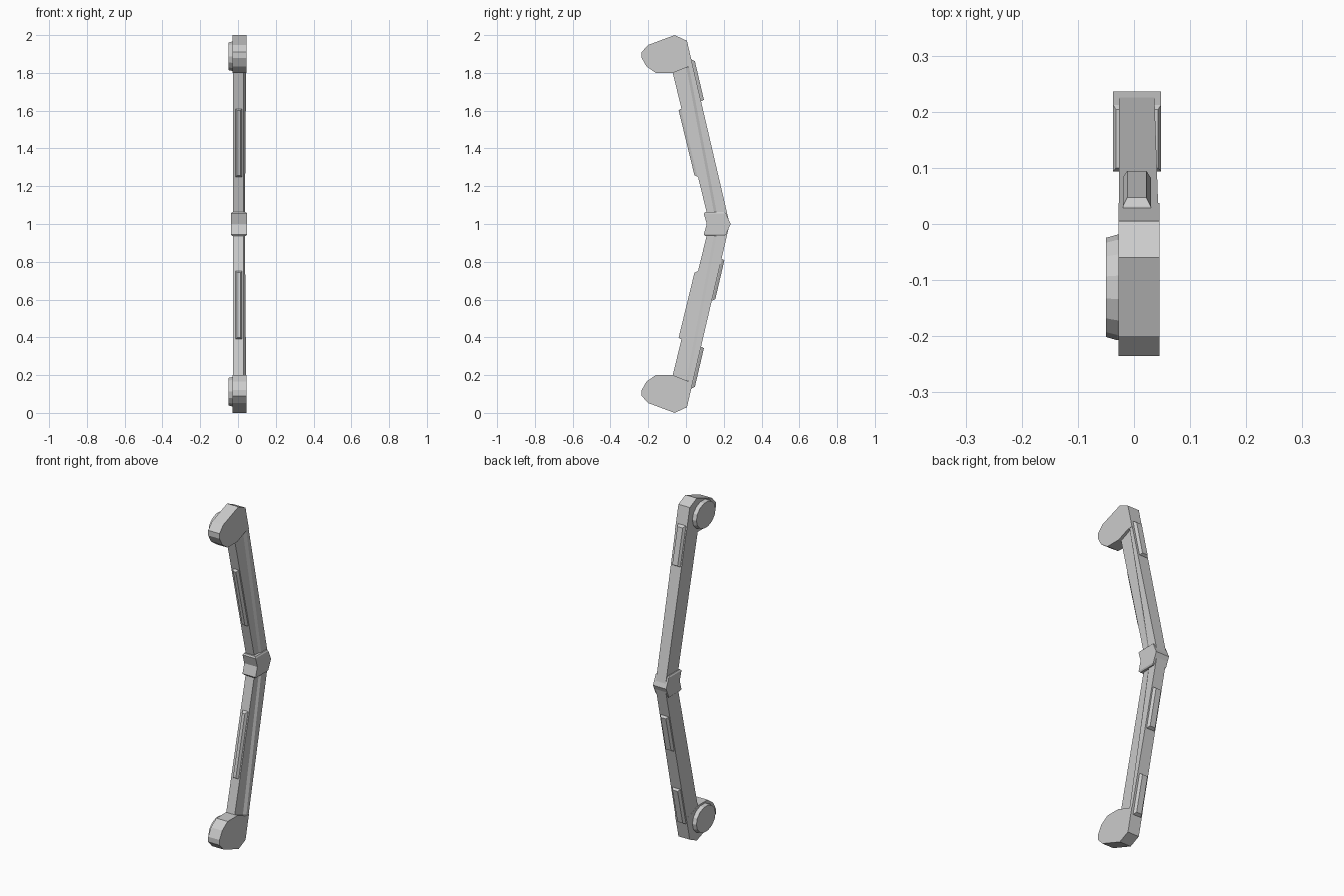
import bpy, bmesh, math

if "Cube" in bpy.data.objects:
    bpy.data.objects.remove(bpy.data.objects["Cube"])


def make(name, rings, flip=False):
    """Loft closed rings of (x, y, z) points; flip mirrors about z = 1."""
    bm = bmesh.new()
    loops = [[bm.verts.new((x, y, 2 - z if flip else z)) for x, y, z in r] for r in rings]
    n = len(loops[0])
    for a, b in zip(loops, loops[1:]):
        for i in range(n):
            j = (i + 1) % n
            bm.faces.new((a[i], a[j], b[j], b[i]))
    bm.faces.new(loops[0])
    bm.faces.new(loops[-1])
    bmesh.ops.recalc_face_normals(bm, faces=bm.faces)
    me = bpy.data.meshes.new(name)
    bm.to_mesh(me)
    bm.free()
    ob = bpy.data.objects.new(name, me)
    bpy.context.collection.objects.link(ob)
    return ob


def outer(z):
    return 0.005 + (1.97 - z) * 0.233


def inner(z):
    return -0.07 + (1.80 - z) * 0.243


def strip(name, edge, side, z0, z1, x0, x1, flip):
    """Raised bar with sloped sides lying on an arm edge."""
    def ring(h, inset, ends):
        a, b = z0 + ends, z1 - ends
        ya, yb = edge(a) + side * h, edge(b) + side * h
        return [(x0 + inset, ya, a), (x1 - inset, ya, a),
                (x1 - inset, yb, b), (x0 + inset, yb, b)]
    make(name, [ring(-0.008, 0, 0), ring(0.003, 0, 0), ring(0.017, 0.008, 0.008)], flip)


# Rounded end pad outline (y, z)
PAD = [(-0.06, 2.0), (0.005, 1.97), (0.037, 1.833), (0.005, 1.83), (-0.07, 1.80),
       (-0.16, 1.80), (-0.21, 1.835), (-0.235, 1.88), (-0.235, 1.91), (-0.20, 1.948)]


def arm_section(z, mid):
    # Stepped section: thin inner half, thicker outer half
    t = 0.044 - (1.97 - z) * 0.008
    return [(-0.027, inner(z), z), (0.028, inner(z), z), (0.030, mid, z),
            (t, mid + 0.014, z), (t, outer(z), z), (-0.027, outer(z), z)]


for flip, tag in ((False, "upper"), (True, "lower")):
    make(tag + "_arm", [arm_section(1.84, 0.0), arm_section(1.0, 0.16)], flip)
    make(tag + "_end_pad", [[(x, y, z) for y, z in PAD] for x in (-0.028, 0.045)], flip)
    # Chamfered disc on the left face of the pad
    rings = []
    for x, k in ((-0.02, 1.0), (-0.03, 1.0), (-0.05, 0.94)):
        rings.append([(x, -0.113 + 0.094 * k * math.cos(math.tau * i / 14),
                       1.888 + 0.08 * k * math.sin(math.tau * i / 14)) for i in range(14)])
    make(tag + "_disc", rings, flip)
    strip(tag + "_inner_strip", inner, -1, 1.25, 1.61, -0.013, 0.021, flip)
    strip(tag + "_outer_strip", outer, 1, 1.65, 1.87, -0.02, 0.03, flip)

# Extra strip on the lower arm near the joint
strip("lower_joint_strip", outer, 1, 1.185, 1.405, -0.02, 0.03, True)

# Middle joint: bent collar, slightly bevelled around its ends
rings = []
for z, y0, y1, i in ((0.937, 0.10, 0.204, 0.005), (0.945, 0.094, 0.212, 0), (1.0, 0.11, 0.236, 0),
                     (1.055, 0.094, 0.212, 0), (1.063, 0.10, 0.204, 0.005)):
    rings.append([(-0.037 + i, y0, z), (0.048 - i, y0, z), (0.048 - i, y1, z), (-0.037 + i, y1, z)])
make("middle_joint", rings)
